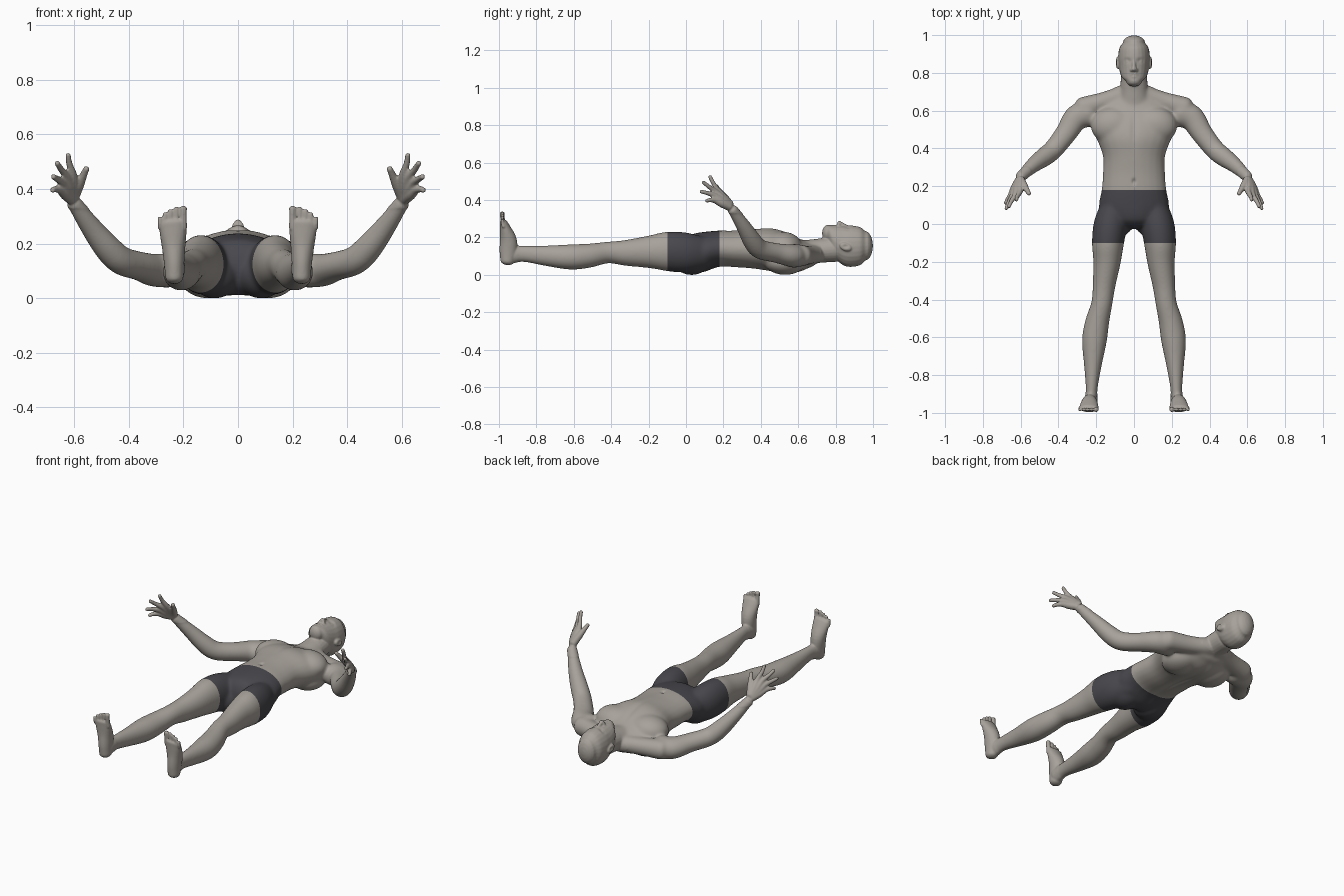
import bpy, bmesh, math
from mathutils import Vector, Matrix

cube = bpy.data.objects.get("Cube")
if cube:
    bpy.data.objects.remove(cube, do_unlink=True)

SIDES = (1, -1)
SEG = 24
bm = bmesh.new()


def material(name, rgb):
    m = bpy.data.materials.new(name)
    m.use_nodes = True
    m.diffuse_color = (*rgb, 1)
    node = next(n for n in m.node_tree.nodes if n.type == 'BSDF_PRINCIPLED')
    node.inputs["Base Color"].default_value = (*rgb, 1)
    node.inputs["Roughness"].default_value = 0.7
    return m


def spline(keys, steps=4):
    """Catmull-Rom through the keys, each (x, y, z, half width, half depth)."""
    k = [Vector(p) for p in keys]
    k = [k[0] * 2 - k[1]] + k + [k[-1] * 2 - k[-2]]
    out = []
    for a, b, c, d in zip(k, k[1:], k[2:], k[3:]):
        for i in range(steps):
            t = i / steps
            out.append((b * 2 + (c - a) * t + (a * 2 - b * 5 + c * 4 - d) * t * t
                        + (b * 3 - a - c * 3 + d) * t ** 3) / 2)
    return out + [k[-2]]


def tube(keys, side=1, axis=None):
    """Rounded-end limb of elliptical sections; a fixed axis keeps them parallel."""
    pts = spline([(*p, p[3]) if len(p) == 4 else p for p in keys])
    pos = [Vector(p[:3]) for p in pts]
    rings = []
    for i, p in enumerate(pts):
        n = axis or (pos[min(i + 1, len(pos) - 1)] - pos[max(i - 1, 0)]).normalized()
        rings.append((pos[i], n, p[3], p[4]))

    def cap(ring, sign):
        c, n, a, b = ring
        extra = []
        for s in (0.4, 0.7, 0.9, 0.99):
            f = math.sqrt(1 - s * s)
            extra.append((c + n * sign * s * min(a, b) * 0.7, n, a * f, b * f))
        return extra

    rings = cap(rings[0], -1)[::-1] + rings + cap(rings[-1], 1)
    loops = []
    for c, n, a, b in rings:
        u = Vector((1, 0, 0))
        u = (u - n * n.dot(u)).normalized()
        w = n.cross(u)
        loop = []
        for j in range(SEG):
            t = math.tau * j / SEG
            v = c + u * a * math.cos(t) + w * b * math.sin(t)
            loop.append(bm.verts.new((v.x * side, v.y, v.z)))
        loops.append(loop)
    for lo, hi in zip(loops, loops[1:]):
        for j in range(SEG):
            k = (j + 1) % SEG
            bm.faces.new((lo[j], lo[k], hi[k], hi[j]))
    bm.faces.new(loops[0][::-1])
    bm.faces.new(loops[-1])


def blob(center, radii, side=1, turn=0):
    c = Vector((center[0] * side, center[1], center[2]))
    mat = Matrix.Translation(c) @ Matrix.Rotation(turn, 4, 'X') @ Matrix.Diagonal((*radii, 1))
    bmesh.ops.create_uvsphere(bm, u_segments=SEG, v_segments=16, radius=1, matrix=mat)


# Torso, neck and skull run along y
UP = Vector((0, 1, 0))
tube([(0, .05, .128, .165, .108), (0, .10, .135, .187, .108), (0, .18, .152, .172, .098),
      (0, .27, .15, .165, .10), (0, .36, .15, .165, .107), (0, .45, .147, .198, .117),
      (0, .53, .132, .23, .112), (0, .60, .117, .21, .092), (0, .66, .118, .14, .068)], 1, UP)
tube([(0, .60, .12, .10, .075), (0, .70, .14, .076, .066), (0, .80, .15, .068, .068)], 1, UP)
tube([(0, .957, .168, .06, .08), (0, .93, .166, .078, .102), (0, .88, .166, .084, .111),
      (0, .84, .17, .081, .106), (0, .80, .188, .074, .089), (0, .775, .212, .063, .066),
      (0, .757, .235, .042, .045)], 1, -UP)

# Nose and lips
tube([(0, .866, .27, .009), (0, .84, .28, .010), (0, .818, .29, .013)])
tube([(-.022, .793, .268, .006), (0, .795, .276, .007), (.022, .793, .268, .006)])
tube([(-.018, .781, .267, .006), (0, .779, .274, .008), (.018, .781, .267, .006)])

toes = list(zip((.200, .226, .247, .267, .286), (.342, .342, .333, .322, .306),
                (.0135, .0095, .0095, .009, .009)))
knuckles = ((.605, .17, .465), (.627, .157, .457), (.644, .15, .437), (.652, .155, .41))
tips = ((.623, .128, .538), (.663, .092, .508), (.677, .08, .458), (.680, .11, .408))
wrist = Vector((.603, .245, .37))

for s in SIDES:
    # Face: brow, nostril, eyeball, ear
    tube([(.014, .878, .266, .006), (.035, .886, .259, .007), (.056, .878, .239, .006)], s)
    blob((.012, .815, .280), (.009, .01, .01), s)
    blob((.032, .862, .257), (.014, .011, .013), s)
    blob((.086, .853, .162), (.012, .034, .021), s, -0.35)

    # Trapezius, chest, shoulder blade, buttock
    tube([(.03, .70, .125, .048), (.14, .655, .118, .05), (.27, .615, .115, .058)], s)
    blob((.11, .52, .165), (.12, .10, .078), s)
    blob((.11, .53, .08), (.10, .11, .068), s)
    blob((.085, .03, .095), (.09, .10, .084), s)

    # Arm
    tube([(.24, .585, .115, .072, .064), (.305, .563, .115, .068, .061),
          (.36, .48, .13, .058, .053), (.427, .395, .15, .053), (.475, .355, .193, .051),
          (.535, .31, .268, .041), (.60, .25, .36, .028)], s)

    # Hand: each finger continues into the palm
    for knuckle, tip in zip(knuckles, tips):
        k, t = Vector(knuckle), Vector(tip)
        base = wrist.lerp(k, 0.15)
        mid = k.lerp(t, 0.5) + Vector((.004, -.004, .003))
        tube([(*base, .021), (*wrist.lerp(k, 0.6), .021), (*k, .015),
              (*mid, .0115), (*t, .010)], s)
    tube([(.60, .235, .39, .021), (.582, .205, .43, .019), (.567, .18, .462, .014),
          (.555, .16, .488, .011)], s)

    # Leg
    tube([(.105, .10, .13, .07, .085), (.125, 0, .132, .088, .107),
          (.138, -.1, .138, .085, .106), (.143, -.2, .135, .073, .087),
          (.158, -.32, .13, .061, .07), (.17, -.42, .132, .056, .058),
          (.195, -.52, .115, .064, .065), (.21, -.62, .108, .066, .068),
          (.218, -.75, .115, .047, .055), (.224, -.87, .125, .032, .044),
          (.228, -.94, .12, .034, .048)], s)

    # Foot with toes pointing up
    tube([(.233, -.955, .088, .033, .038), (.234, -.95, .14, .037, .047),
          (.236, -.95, .20, .043, .045), (.238, -.966, .26, .050, .03),
          (.24, -.976, .292, .050, .021)], s)
    for x, z, r in toes:
        tube([(x, -.975, .27, r), (x, -.982, z - .02, r * .9), (x, -.982, z, r)], s)

bmesh.ops.recalc_face_normals(bm, faces=bm.faces)
raw = bpy.data.meshes.new("body_parts")
bm.to_mesh(raw)
bm.free()
body = bpy.data.objects.new("body", raw)
bpy.context.collection.objects.link(body)

# Fuse the parts into one skin
remesh = body.modifiers.new("fuse", 'REMESH')
remesh.mode = 'VOXEL'
remesh.voxel_size = 0.0048
soften = body.modifiers.new("soften", 'SMOOTH')
soften.factor = 0.5
soften.iterations = 4
graph = bpy.context.evaluated_depsgraph_get()
mesh = bpy.data.meshes.new_from_object(body.evaluated_get(graph))
body.modifiers.clear()
body.data = mesh
bpy.data.meshes.remove(raw)

bm = bmesh.new()
bm.from_mesh(mesh)

# Blend muscles on trunk and limbs, leaving head, hands and feet crisp
broad = [v for v in bm.verts if -.9 < v.co.y < .72 and v.co.z < .34]
for i in range(30):
    bmesh.ops.smooth_vert(bm, verts=broad, factor=0.5,
                          use_axis_x=True, use_axis_y=True, use_axis_z=True)


def press(center, spread, push):
    """Soft dent: push nearby vertices, fading with distance."""
    c, p = Vector(center), Vector(push)
    for v in bm.verts:
        d = v.co - c
        q = sum((d[i] / spread[i]) ** 2 for i in range(3))
        if q < 6:
            v.co += p * math.exp(-q)


# Navel, breastbone, spine, eye sockets and ear hollows
press((0, .225, .255), (.01, .014, .04), (0, 0, -.01))
press((0, .50, .25), (.018, .09, .05), (0, 0, -.006))
press((0, .38, .02), (.022, .20, .06), (0, 0, .012))
for s in SIDES:
    press((.032 * s, .864, .265), (.02, .013, .03), (0, 0, -.007))
    press((.098 * s, .855, .165), (.012, .016, .01), (-.007 * s, 0, 0))

# Shorts: clean cuts at waist and hems
WAIST, HEM = .18, -.10
for y in (WAIST, HEM):
    bmesh.ops.bisect_plane(bm, geom=bm.verts[:] + bm.edges[:] + bm.faces[:],
                           plane_co=(0, y, 0), plane_no=(0, 1, 0))
for f in bm.faces:
    c = f.calc_center_median()
    f.material_index = int(HEM < c.y < WAIST and abs(c.x) < .3)
    f.smooth = True

# Rest on the ground
low = min(v.co.z for v in bm.verts)
bmesh.ops.translate(bm, verts=bm.verts, vec=(0, 0, -low))
mesh.materials.clear()
mesh.materials.append(material("skin", (.39, .36, .325)))
mesh.materials.append(material("dark shorts", (.065, .065, .075)))
bm.to_mesh(mesh)
bm.free()
mesh.name = "body"
